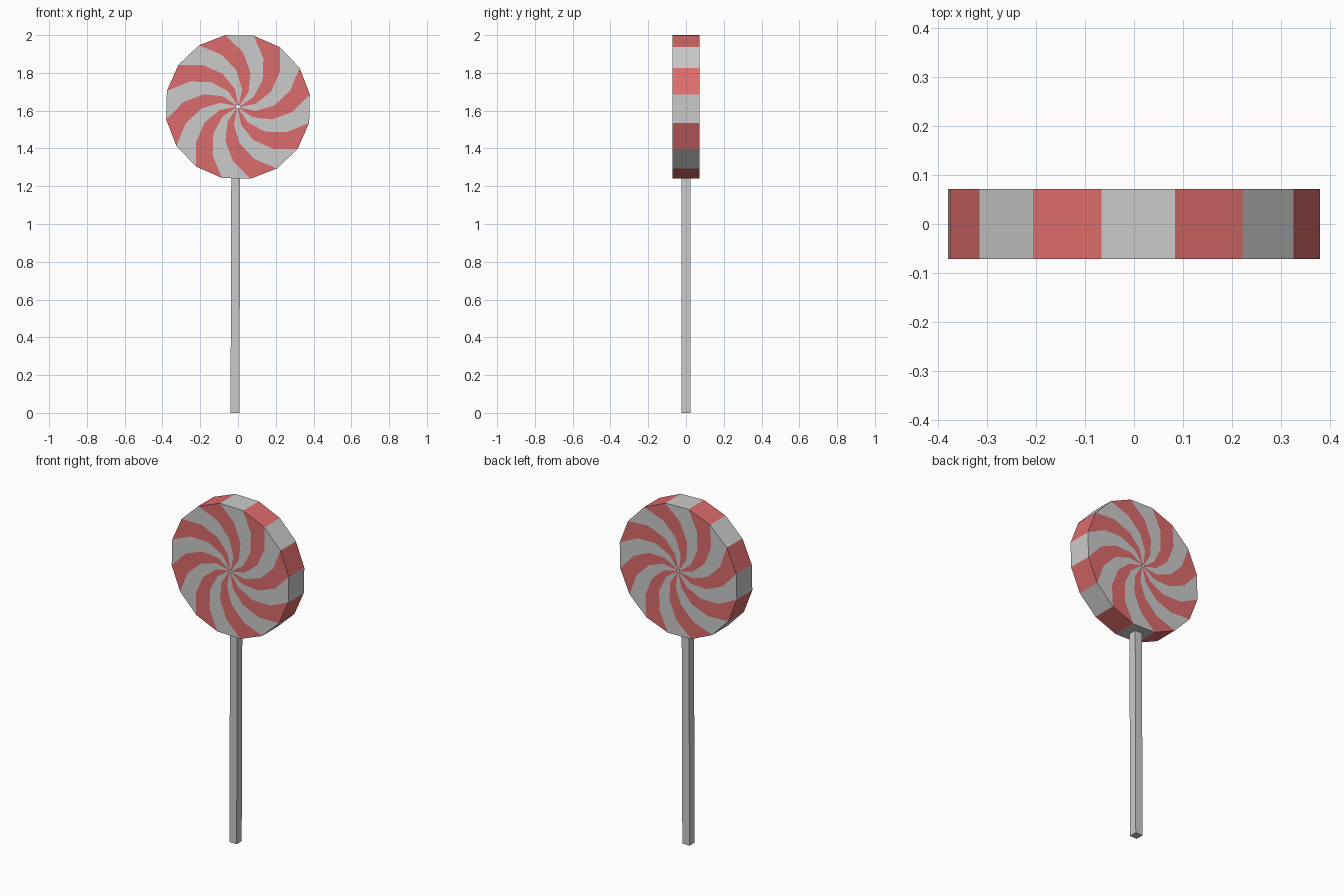
import bpy, bmesh
from math import sin, cos, radians

if "Cube" in bpy.data.objects:
    bpy.data.objects.remove(bpy.data.objects["Cube"])

SIDES, R, HALF, CZ = 16, 0.386, 0.072, 1.62
START = -9.9                       # angle of first corner, clockwise from vertical
RADII = [R, 0.29, 0.193, 0.097, 0.01]
TWIST = [0, 15, 30, 45, 60]        # swirl of each ring, degrees

red = bpy.data.materials.new("red_candy")
red.diffuse_color = (0.72, 0.15, 0.15, 1)
red.use_nodes = True
red.node_tree.nodes["Principled BSDF"].inputs["Base Color"].default_value = red.diffuse_color
white = bpy.data.materials.new("white_candy")
white.diffuse_color = (0.8, 0.8, 0.8, 1)
white.use_nodes = True
white.node_tree.nodes["Principled BSDF"].inputs["Base Color"].default_value = white.diffuse_color


def make_object(name, bm, mats=()):
    bmesh.ops.recalc_face_normals(bm, faces=bm.faces)
    me = bpy.data.meshes.new(name)
    bm.to_mesh(me)
    bm.free()
    for m in mats:
        me.materials.append(m)
    ob = bpy.data.objects.new(name, me)
    bpy.context.collection.objects.link(ob)
    return ob


# Candy disc: swirled rings on both faces, the swirl reads alike from each side
bm = bmesh.new()


def ring(r, twist, y):
    angles = [radians(START + i * 360 / SIDES + twist) for i in range(SIDES)]
    return [bm.verts.new((r * sin(a), y, CZ + r * cos(a))) for a in angles]


def bridge(a, b):
    for i in range(SIDES):
        j = (i + 1) % SIDES
        f = bm.faces.new((a[i], a[j], b[j], b[i]))
        f.material_index = i % 2


front = [ring(r, t, -HALF) for r, t in zip(RADII, TWIST)]
back = [ring(r, -t, HALF) for r, t in zip(RADII, TWIST)]
bridge(front[0], back[0])
for face in (front, back):
    for outer, inner in zip(face, face[1:]):
        bridge(outer, inner)
make_object("candy", bm, (white, red))

# Square stick, leaning very slightly
bm = bmesh.new()
bmesh.ops.create_cube(bm, size=1)
for v in bm.verts:
    top = v.co.z > 0
    v.co.x = v.co.x * 0.047 + (-0.012 if top else -0.016)
    v.co.y *= 0.047
    v.co.z = 1.26 if top else 0
make_object("stick", bm)
